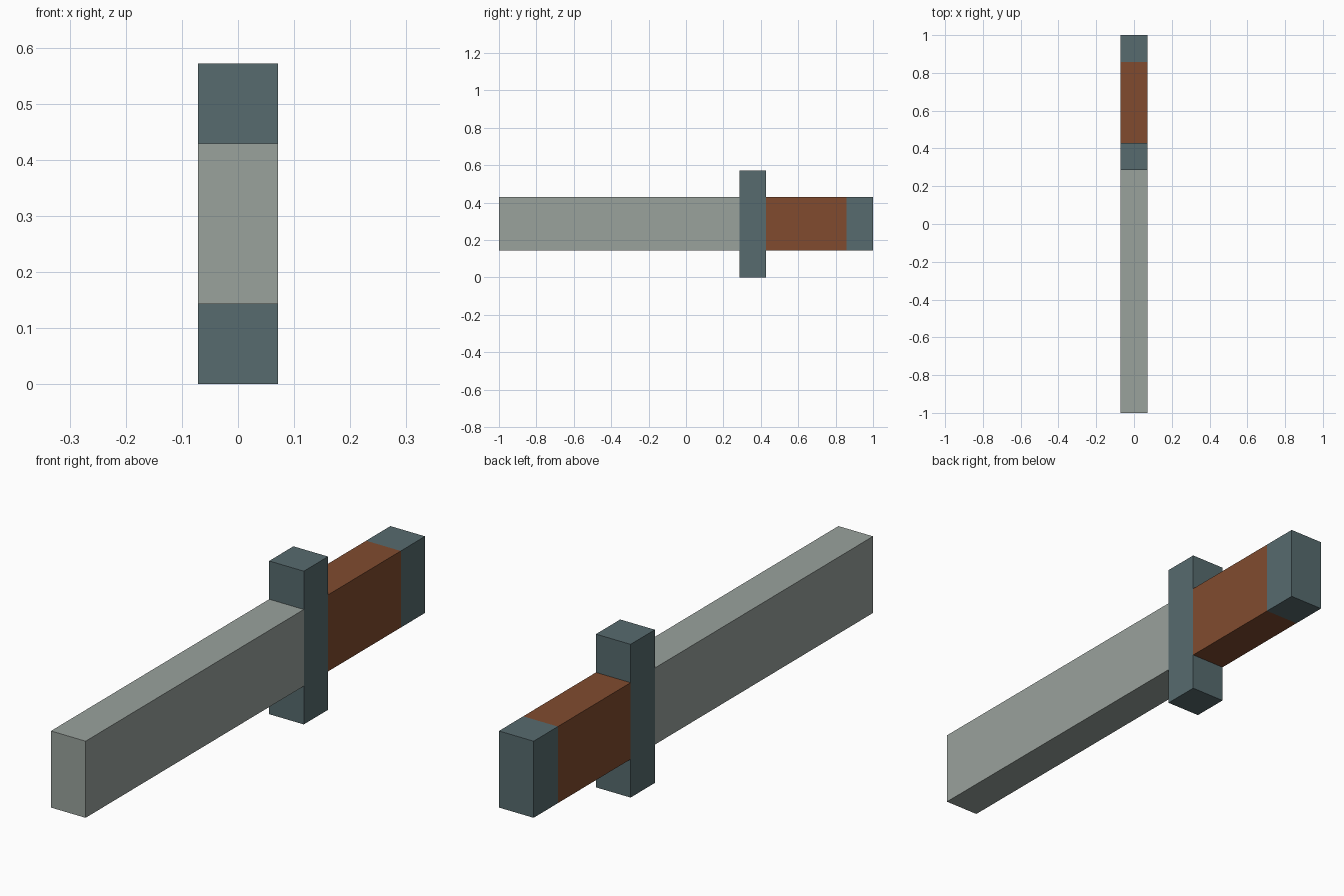
import bpy
import bmesh
from mathutils import Matrix, Vector

cube = bpy.data.objects.get("Cube")
if cube:
    bpy.data.objects.remove(cube, do_unlink=True)

U = 2 / 14  # one block: the sword is 14 blocks long, 4 high, 1 wide


def material(name, color):
    mat = bpy.data.materials.new(name)
    mat.use_nodes = True
    mat.diffuse_color = (*color, 1)
    mat.node_tree.nodes["Principled BSDF"].inputs["Base Color"].default_value = (*color, 1)
    return mat


def block(name, y_range, z_range, mat):
    """Box one block wide, spanning the given block ranges along y and z."""
    (y0, y1), (z0, z1) = y_range, z_range
    size = Vector((1, y1 - y0, z1 - z0)) * U
    bm = bmesh.new()
    bmesh.ops.create_cube(bm, size=1, matrix=Matrix.Diagonal(size).to_4x4())
    mesh = bpy.data.meshes.new(name)
    bm.to_mesh(mesh)
    bm.free()
    mesh.materials.append(mat)
    obj = bpy.data.objects.new(name, mesh)
    obj.location = Vector((0, (y0 + y1) / 2, (z0 + z1) / 2)) * U
    bpy.context.collection.objects.link(obj)
    return obj


pale_grey = material("pale grey", (0.32, 0.36, 0.335))
slate = material("slate", (0.095, 0.147, 0.158))
brown = material("brown", (0.22, 0.071, 0.028))

# Sword lying along y, tip to the front
block("blade", (-7, 2), (1, 3), pale_grey)
block("guard", (2, 3), (0, 4), slate)
block("grip", (3, 6), (1, 3), brown)
block("pommel", (6, 7), (1, 3), slate)
